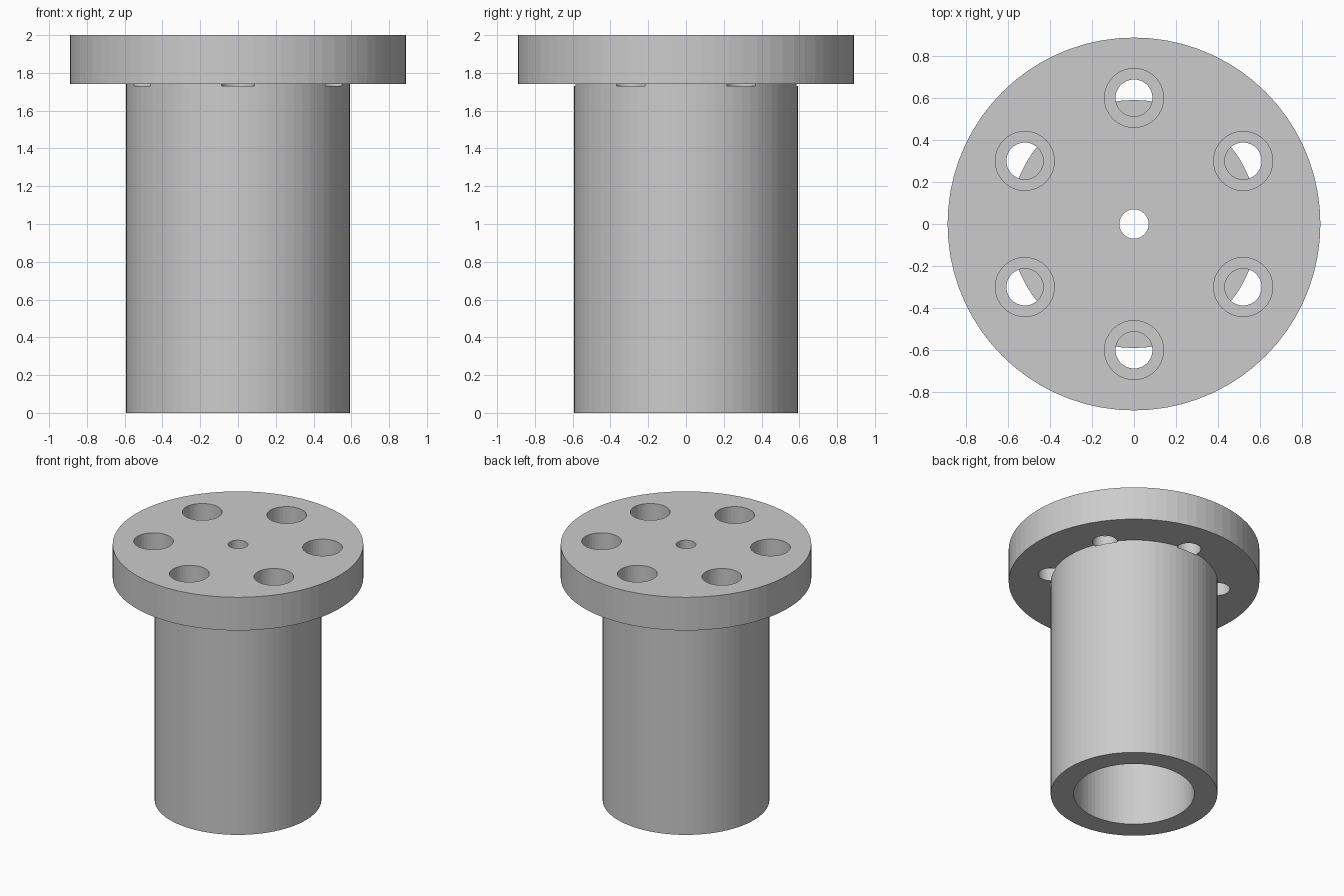
import bpy, bmesh
from math import sin, cos, pi

if "Cube" in bpy.data.objects:
    bpy.data.objects.remove(bpy.data.objects["Cube"], do_unlink=True)

# Main dimensions
FLANGE_R, TUBE_R, BORE_R, PIN_R = 0.89, 0.592, 0.428, 0.07
TOP, FLANGE_Z, NOTCH_Z, SEAT_Z = 2.0, 1.74, 1.73, 1.84
BOLT_CIRCLE, HEAD_R, SHANK_R = 0.602, 0.141, 0.088


def lathe(bm, profile, segments, center=(0, 0), closed=False):
    """Turn an (r, z) profile about a vertical axis; cap the ends unless closed."""
    rings = []
    for r, z in profile:
        rings.append([bm.verts.new((center[0] + r * cos(2 * pi * i / segments),
                                    center[1] + r * sin(2 * pi * i / segments), z))
                      for i in range(segments)])
    pairs = list(zip(rings, rings[1:]))
    if closed:
        pairs.append((rings[-1], rings[0]))
    else:
        bm.faces.new(rings[0])
        bm.faces.new(rings[-1])
    for low, high in pairs:
        for i in range(segments):
            j = (i + 1) % segments
            bm.faces.new((low[i], low[j], high[j], high[i]))


def make_object(name, bm):
    bmesh.ops.recalc_face_normals(bm, faces=bm.faces)
    mesh = bpy.data.meshes.new(name)
    bm.to_mesh(mesh)
    bm.free()
    obj = bpy.data.objects.new(name, mesh)
    bpy.context.scene.collection.objects.link(obj)
    return obj


grey = bpy.data.materials.new("plain grey")
grey.use_nodes = True
grey.diffuse_color = (0.6, 0.6, 0.6, 1)
grey.node_tree.nodes["Principled BSDF"].inputs["Base Color"].default_value = grey.diffuse_color

# Hollow sleeve with a flange and a small hole through its end
bm = bmesh.new()
lathe(bm, [(BORE_R, 0), (TUBE_R, 0), (TUBE_R, FLANGE_Z), (FLANGE_R, FLANGE_Z),
           (FLANGE_R, TOP), (PIN_R, TOP), (PIN_R, FLANGE_Z), (BORE_R, FLANGE_Z)],
      72, closed=True)
sleeve = make_object("flanged_sleeve", bm)
sleeve.data.materials.append(grey)

# Six counterbored bolt holes, which just nick the top of the sleeve
bm = bmesh.new()
for k in range(6):
    a = pi / 6 + k * pi / 3
    lathe(bm, [(SHANK_R, NOTCH_Z), (SHANK_R, SEAT_Z), (HEAD_R, SEAT_Z), (HEAD_R, TOP + 0.1)],
          40, center=(BOLT_CIRCLE * cos(a), BOLT_CIRCLE * sin(a)))
cutter = make_object("bolt_hole_cutter", bm)
cutter.data.materials.append(grey)
cutter.hide_render = True

cut = sleeve.modifiers.new("bolt_holes", 'BOOLEAN')
cut.operation = 'DIFFERENCE'
cut.solver = 'EXACT'
cut.object = cutter

# Apply the cut and drop the helper
bpy.context.view_layer.update()
depsgraph = bpy.context.evaluated_depsgraph_get()
result = bpy.data.meshes.new_from_object(sleeve.evaluated_get(depsgraph))
sleeve.modifiers.clear()
sleeve.data = result
bpy.data.objects.remove(cutter, do_unlink=True)
